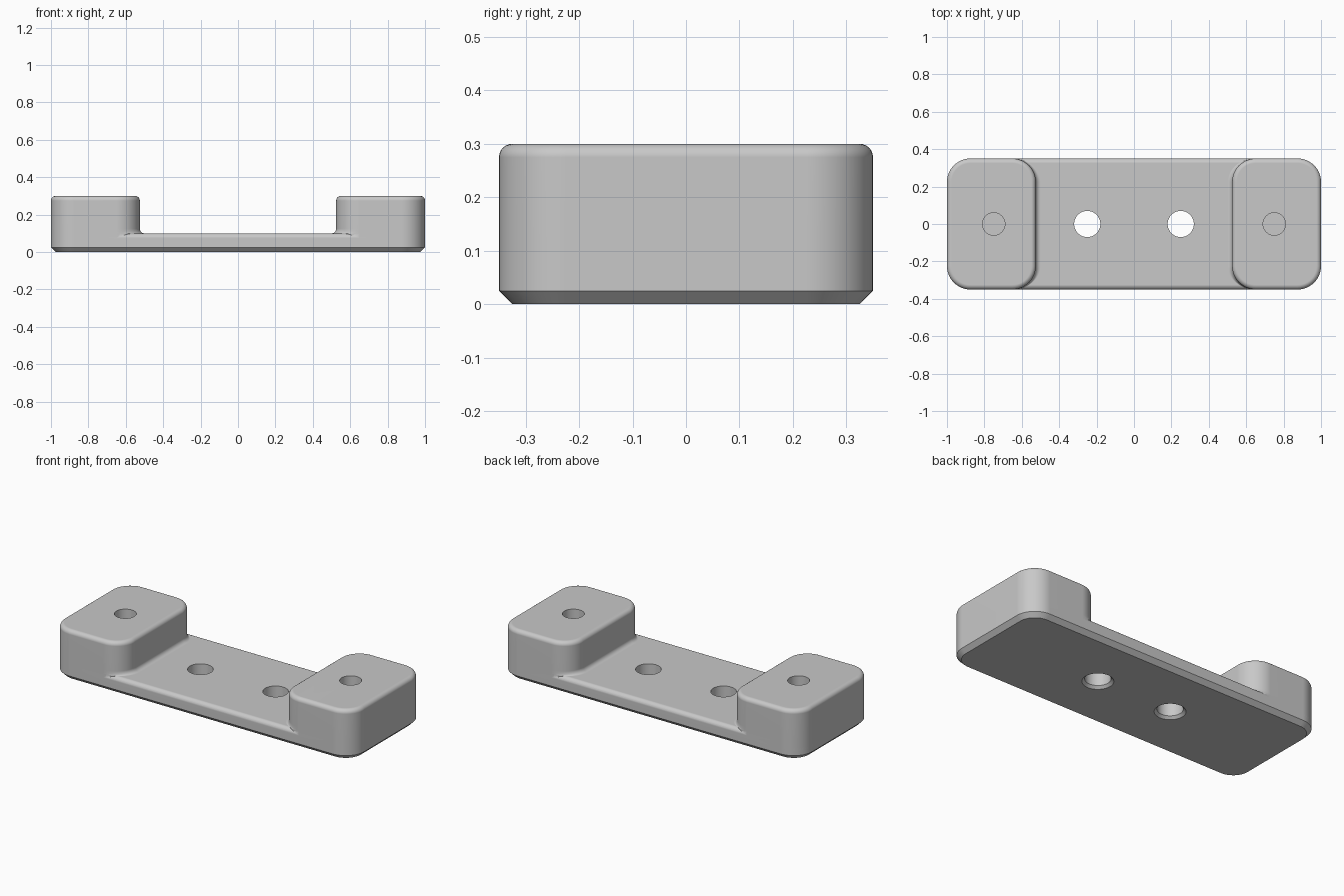
import bpy, bmesh
from math import sin, cos, pi

default = bpy.data.objects.get("Cube")
if default:
    bpy.data.objects.remove(default)

HALF_X, HALF_Y = 1.0, 0.35
PAD_INNER = 0.525
CORNER = 0.125
EDGE = 0.025
BASE_H, PAD_H = 0.1, 0.3
QUARTER = 6

grey = bpy.data.materials.new("light grey")
grey.use_nodes = True
colour = (0.58, 0.58, 0.58, 1)
grey.diffuse_color = colour
grey.node_tree.nodes["Principled BSDF"].inputs["Base Color"].default_value = colour


def loft(name, rings):
    """Skin a stack of closed rings and cap both ends."""
    bm = bmesh.new()
    loops = [[bm.verts.new(p) for p in ring] for ring in rings]
    for low, high in zip(loops, loops[1:]):
        for i in range(len(low)):
            j = (i + 1) % len(low)
            bm.faces.new((low[i], low[j], high[j], high[i]))
    bm.faces.new(loops[0][::-1])
    bm.faces.new(loops[-1])
    bmesh.ops.recalc_face_normals(bm, faces=bm.faces)
    mesh = bpy.data.meshes.new(name)
    bm.to_mesh(mesh)
    bm.free()
    mesh.materials.append(grey)
    obj = bpy.data.objects.new(name, mesh)
    bpy.context.collection.objects.link(obj)
    return obj


def rounded_ring(x0, x1, inset, z, flare=0, side=1):
    """Rounded rectangle; flare pushes the low-x side outward."""
    r = CORNER - inset
    points = []
    for k, (sx, sy) in enumerate(((1, 1), (-1, 1), (-1, -1), (1, -1))):
        cx = x1 - CORNER if sx > 0 else x0 + CORNER
        cy = sy * (HALF_Y - CORNER)
        for i in range(13):
            a = (k + i / 12) * pi / 2
            x = cx + r * cos(a) - flare * max(0, -cos(a))
            points.append((side * x, cy + r * sin(a), z))
    return points


def circle(x, r, z):
    return [(x + r * cos(i * pi / 24), r * sin(i * pi / 24), z) for i in range(48)]


def top_fillet(top):
    """Inset and height pairs of a quarter-round top edge."""
    angles = [i / QUARTER * pi / 2 for i in range(QUARTER + 1)]
    return [(EDGE * (1 - cos(a)), top - EDGE * (1 - sin(a))) for a in angles]


def combine(target, other, operation):
    mod = target.modifiers.new(operation.lower(), "BOOLEAN")
    mod.operation, mod.solver, mod.object = operation, "EXACT", other
    bpy.context.view_layer.objects.active = target
    bpy.ops.object.modifier_apply(modifier=mod.name)
    bpy.data.objects.remove(other)


# Base plate: chamfered below, rounded above
profile = [(EDGE, 0), (0, EDGE)] + top_fillet(BASE_H)
bracket = loft("mounting_bracket",
               [rounded_ring(-HALF_X, HALF_X, inset, z) for inset, z in profile])

for side in (-1, 1):
    # Raised end pad with a concave foot on its inner side
    foot = [(0, BASE_H / 2, EDGE)]
    for i in range(QUARTER + 1):
        a = i / QUARTER * pi / 2
        foot.append((0, BASE_H + EDGE * (1 - cos(a)), EDGE * (1 - sin(a))))
    pad_profile = foot + [(inset, z, 0) for inset, z in top_fillet(PAD_H)]
    pad = loft("end_pad", [rounded_ring(PAD_INNER, HALF_X, inset, z, flare, side)
                           for inset, z, flare in pad_profile])
    combine(bracket, pad, "UNION")

for side in (-1, 1):
    # Blind hole in the pad
    x = side * 0.75
    blind = loft("blind_hole_cutter", [circle(x, 0.06, 0.1), circle(x, 0.06, 0.4)])
    combine(bracket, blind, "DIFFERENCE")
    # Through hole in the plate, countersunk from below
    x = side * 0.25
    through = loft("through_hole_cutter", [circle(x, 0.095, -0.01),
                                           circle(x, 0.07, 0.015), circle(x, 0.07, 0.2)])
    combine(bracket, through, "DIFFERENCE")

# Smooth rounds with crisp chamfers and flat faces
bpy.ops.object.select_all(action="DESELECT")
bracket.select_set(True)
bpy.context.view_layer.objects.active = bracket
bpy.ops.object.shade_smooth_by_angle(angle=pi / 6)
weighted = bracket.modifiers.new("flat_face_normals", "WEIGHTED_NORMAL")
weighted.keep_sharp = True
